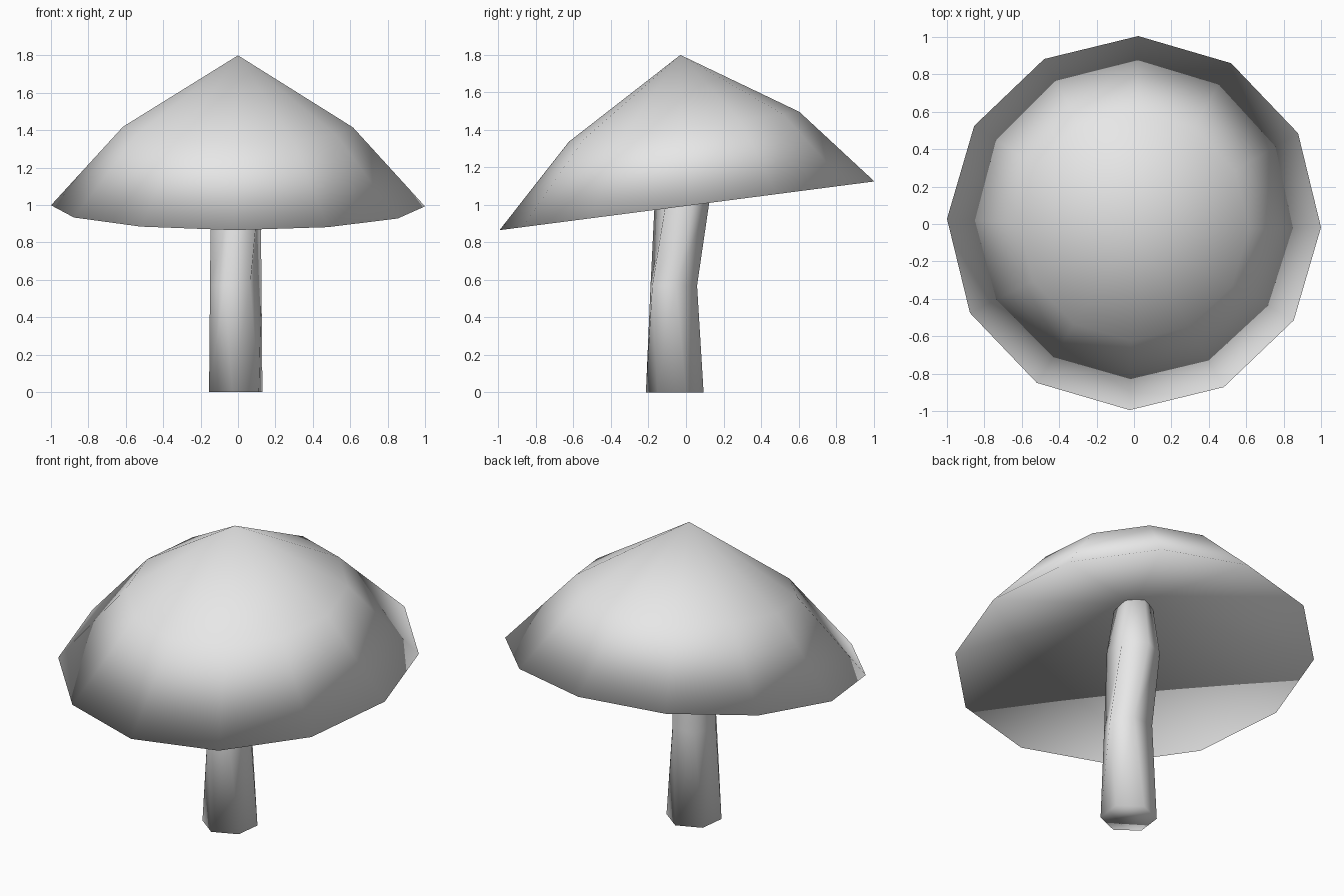
import bpy, bmesh
from math import sin, cos, radians, pi

if "Cube" in bpy.data.objects:
    bpy.data.objects.remove(bpy.data.objects["Cube"], do_unlink=True)

# Single plain grey
GREY = (0.8, 0.8, 0.8, 1.0)
grey = bpy.data.materials.new("plain_grey")
grey.use_nodes = True
grey.diffuse_color = GREY
grey.node_tree.nodes["Principled BSDF"].inputs["Base Color"].default_value = GREY


def ring(bm, sides, centre, radius, turn, slope=0.0):
    """Regular loop of vertices, rising towards the back by slope."""
    cx, cy, cz = centre
    loop = []
    for i in range(sides):
        a = radians(turn) + 2 * pi * i / sides
        x, y = cx + radius * cos(a), cy + radius * sin(a)
        loop.append(bm.verts.new((x, y, cz + slope * y)))
    return loop


def bridge(bm, low, high):
    n = len(low)
    for i in range(n):
        j = (i + 1) % n
        bm.faces.new((low[i], low[j], high[j], high[i]))


def fan(bm, loop, tip):
    point = bm.verts.new(tip)
    for i in range(len(loop)):
        bm.faces.new((loop[i], loop[(i + 1) % len(loop)], point))


def finish(bm, name):
    bmesh.ops.recalc_face_normals(bm, faces=bm.faces)
    for face in bm.faces:
        face.smooth = True
    mesh = bpy.data.meshes.new(name)
    bm.to_mesh(mesh)
    bm.free()
    mesh.materials.append(grey)
    bpy.context.collection.objects.link(bpy.data.objects.new(name, mesh))


# Tilted cap: pointed crown, shoulder, wide rim and hollow underside
TILT = 0.13
bm = bmesh.new()
rim = ring(bm, 12, (0, 0.005, 0.995), 1.0, -1.3, TILT)
shoulder = ring(bm, 12, (0, -0.01, 1.418), 0.615, -1.3, TILT)
bridge(bm, rim, shoulder)
fan(bm, shoulder, (0, -0.03, 1.8))
fan(bm, rim, (0, 0, 1.33))
finish(bm, "cap")

# Six-sided stem, slightly twisted and leaning back, ending inside the cap
bm = bmesh.new()
levels = [
    ((-0.012, -0.06, 0.0), 0.155, 23),
    ((-0.012, -0.065, 0.57), 0.138, 4),
    ((-0.012, -0.02, 1.03), 0.147, 25),
    ((0.0, 0.0, 1.38), 0.095, 25),
]
loops = [ring(bm, 6, *level) for level in levels]
for low, high in zip(loops, loops[1:]):
    bridge(bm, low, high)
bm.faces.new(loops[0])
bm.faces.new(loops[-1])
finish(bm, "stem")
